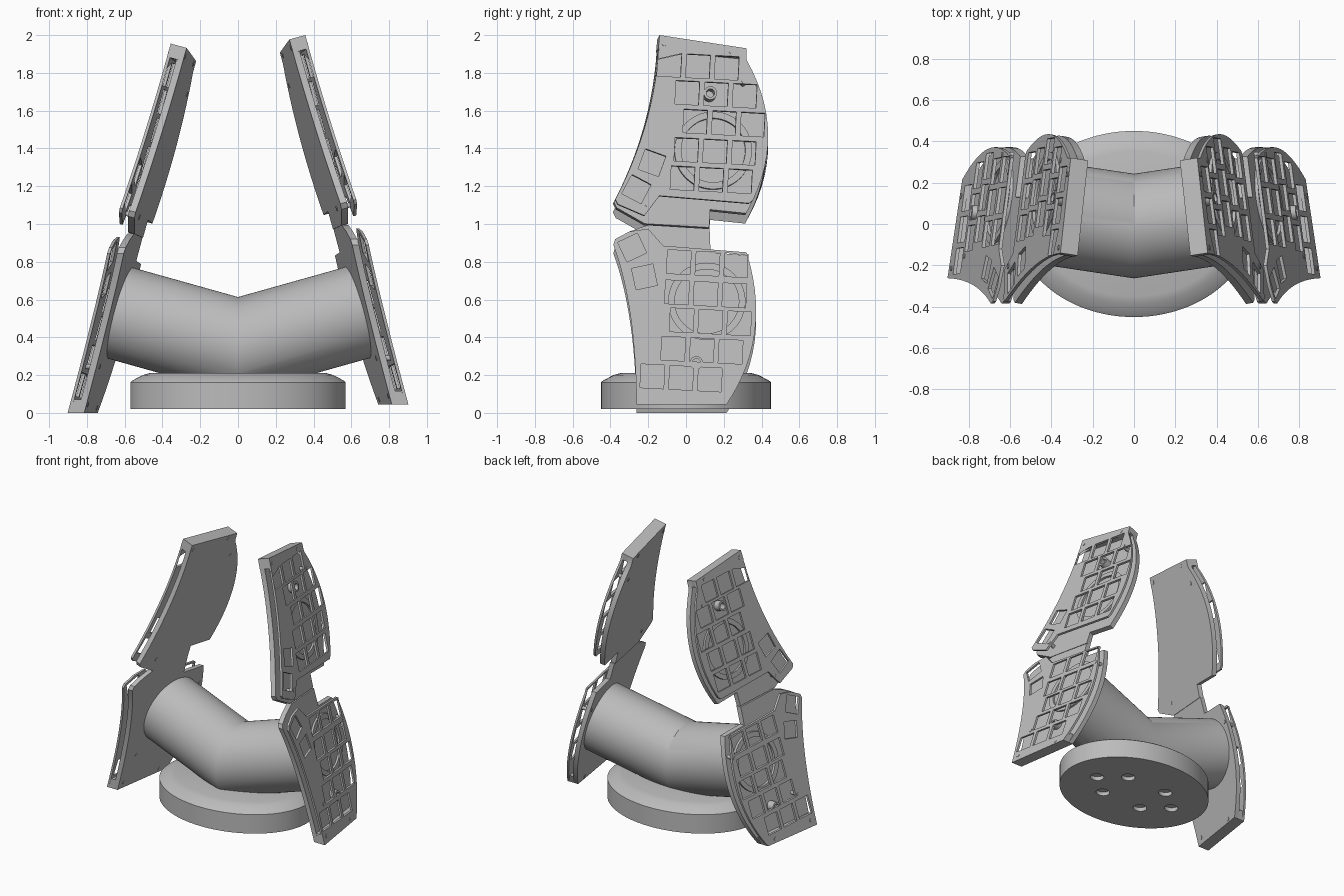
import bpy, bmesh
from math import sin, cos, pi, radians
from mathutils import Matrix, Vector

if "Cube" in bpy.data.objects:
    bpy.data.objects.remove(bpy.data.objects["Cube"])

grey = bpy.data.materials.new("plain grey")
grey.use_nodes = True
grey.diffuse_color = (0.5, 0.5, 0.5, 1)
grey.node_tree.nodes["Principled BSDF"].inputs["Base Color"].default_value = (0.5, 0.5, 0.5, 1)


def finish(name, bm):
    bmesh.ops.remove_doubles(bm, verts=bm.verts, dist=0.0002)
    bmesh.ops.recalc_face_normals(bm, faces=bm.faces)
    mesh = bpy.data.meshes.new(name)
    bm.to_mesh(mesh)
    bm.free()
    mesh.materials.clear()
    mesh.materials.append(grey)
    mesh.shade_smooth()
    mesh.set_sharp_from_angle(angle=radians(30))
    obj = bpy.data.objects.new(name, mesh)
    bpy.context.collection.objects.link(obj)
    return obj


def slab(name, loops, low, high, matrix):
    """Flat outline with holes, extruded from low to high, then placed."""
    curve = bpy.data.curves.new(name, 'CURVE')
    curve.dimensions = '2D'
    curve.fill_mode = 'BOTH'
    curve.extrude = (high - low) / 2
    for loop in loops:
        spline = curve.splines.new('POLY')
        spline.points.add(len(loop) - 1)
        for point, (u, v) in zip(spline.points, loop):
            point.co = (u, v, 0, 1)
        spline.use_cyclic_u = True
    temp = bpy.data.objects.new("temp", curve)
    bpy.context.collection.objects.link(temp)
    bpy.context.view_layer.update()
    flat = bpy.data.meshes.new_from_object(
        temp.evaluated_get(bpy.context.evaluated_depsgraph_get()))
    bm = bmesh.new()
    bm.from_mesh(flat)
    bpy.data.objects.remove(temp)
    bpy.data.curves.remove(curve)
    bpy.data.meshes.remove(flat)
    bm.transform(matrix @ Matrix.Translation((0, 0, (low + high) / 2)))
    return finish(name, bm)


def ellipse(cu, cv, ru, rv=None, n=32):
    rv = rv or ru
    return [(cu + ru * cos(2 * pi * i / n), cv + rv * sin(2 * pi * i / n)) for i in range(n)]


def cell(cu, cv, degrees, size=0.125):
    c, s, h = cos(radians(degrees)), sin(radians(degrees)), size / 2
    return [(cu + a * c - b * s, cv + a * s + b * c)
            for a, b in ((-h, -h), (h, -h), (h, h), (-h, h))]


def bow(p, mid, q, n=14):
    """Smooth arc from p to q passing through mid."""
    p, mid, q = Vector(p), Vector(mid), Vector(q)
    ctrl = 2 * mid - (p + q) / 2
    return [tuple((1 - t) ** 2 * p + 2 * t * (1 - t) * ctrl + t * t * q)
            for t in (i / n for i in range(n + 1))]


# Base disc: drilled underside and bevelled upper body
BASE_X, BASE_Y = 0.57, 0.45
holes = [ellipse(0.34 * cos(k * pi / 3), 0.16 * sin(k * pi / 3), 0.05, 0.045) for k in range(6)]
slab("base_underside", [ellipse(0, 0, BASE_X, BASE_Y, 96)] + holes, 0.02, 0.05, Matrix())

bm = bmesh.new()
rings = []
for inset, z in ((0, 0.05), (0, 0.162), (0.012, 0.172), (0.065, 0.2), (0.1, 0.21)):
    rings.append([bm.verts.new((u, v, z))
                  for u, v in ellipse(0, 0, BASE_X - inset, BASE_Y - inset, 96)])
for a, b in zip(rings, rings[1:]):
    for i in range(96):
        j = (i + 1) % 96
        bm.faces.new((a[i], a[j], b[j], b[i]))
bm.faces.new(rings[0])
bm.faces.new(rings[-1])
finish("base_disc", bm)

# Bent tube: two mitred arms rising sideways and slightly backwards
axis = Vector((1, 0.15, 0.28))
start = Vector((0, -0.01, 0.354))
end = start + axis * 0.643
turn = axis.to_track_quat('Z', 'Y')
SIDES = 72
tip = [end + turn @ Vector((u, v, 0)) for u, v in ellipse(0, 0, 0.25, n=SIDES)]
bm = bmesh.new()
right = [bm.verts.new(p) for p in tip]
middle = [bm.verts.new(p - axis * p.x) for p in tip]
left = [bm.verts.new((-p.x, p.y, p.z)) for p in tip]
for a, b in ((right, middle), (middle, left)):
    for i in range(SIDES):
        j = (i + 1) % SIDES
        bm.faces.new((a[i], a[j], b[j], b[i]))
bm.faces.new(right)
bm.faces.new(left)
finish("bent_tube", bm)

# Panel plane: side-view coordinates (y, z) leaning inward and turned backward
LEAN_Y, LEAN_Z, REACH = 0.15, 0.27, 0.875
DEPTH, BACK, COVER = 0.088, 0.036, 0.016


def panel_matrix(outward, side):
    m = Matrix(((-LEAN_Y, -LEAN_Z, outward.x, REACH),
                (1, 0, outward.y, 0),
                (0, 1, outward.z, 0),
                (0, 0, 0, 1)))
    if side < 0:
        m = Matrix.Translation((0, 0, -0.045)) @ Matrix.Scale(-1, 4, (1, 0, 0)) @ m
    return m


# Upper panel outlines
up_front = bow((-0.14, 2.0), (-0.205, 1.56), (-0.374, 1.13))
up_rear = bow((0.326, 1.07), (0.435, 1.47), (0.32, 1.87))
upper = dict(
    outward=Vector((1, LEAN_Y, LEAN_Z)).normalized(),
    back=up_front + [(-0.36, 1.1), (-0.21, 1.015), (0.13, 0.995), (0.135, 1.09)]
    + up_rear + [(0.32, 1.93)],
    cover=up_front + [(-0.36, 1.105), (-0.22, 1.045), (-0.14, 1.15), (0.335, 1.11)]
    + up_rear[1:] + [(0.32, 1.93)],
    cap=[(-0.14, 2.0), (0.32, 1.93), (0.32, 1.885), (-0.146, 1.93)],
    rows=((-0.15, 1.835), (-0.055, 1.687), (-0.013, 1.535), (-0.06, 1.385), (-0.08, 1.235)),
    odd=((-0.18, 1.325, -20), (-0.262, 1.185, -28)),
    ring=(0.15, 1.4), boss=(0.13, 1.695),
    screws=((-0.115, 1.955), (0.24, 1.915), (0.308, 1.755), (-0.205, 1.105)))

# Lower panel outlines
low_front = bow((-0.385, 0.89), (-0.295, 0.52), (-0.262, 0.045))
low_rear = bow((0.215, 0.045), (0.363, 0.42), (0.326, 0.833))
lower = dict(
    outward=Vector((1, 0, 0)),
    back=low_front + low_rear
    + [(0.13, 0.85), (0.125, 0.975), (-0.2, 0.995), (-0.3, 0.96), (-0.375, 0.92)],
    cover=low_front + low_rear
    + [(0.32, 0.85), (-0.12, 0.885), (-0.2, 0.975), (-0.3, 0.96), (-0.375, 0.92)],
    cap=[(-0.262, 0.045), (0.215, 0.045), (0.24, 0.105), (-0.262, 0.115)],
    rows=((-0.1, 0.79), (-0.11, 0.63), (-0.085, 0.482), (-0.13, 0.332), (-0.24, 0.185)),
    odd=((-0.22, 0.72, 12), (-0.285, 0.875, 25)),
    ring=(0.11, 0.59), boss=(0.055, 0.265),
    screws=((-0.215, 0.09), (0.135, 0.07), (0.335, 0.695), (-0.155, 0.29)))


def build_panel(label, p, side):
    m = panel_matrix(p["outward"], side)
    floor = BACK - DEPTH
    slab(label + "_back_plate", [p["back"]], -DEPTH, floor, m)
    # Cover plate with square windows
    windows = [cell(y + 0.062 + 0.152 * k, z - 0.008 * (k - 1), -3)
               for y, z in p["rows"] for k in range(3)]
    windows += [cell(y, z, a, 0.115) for y, z, a in p["odd"]]
    slab(label + "_grid_cover", [p["cover"]] + windows, -COVER, 0, m)
    slab(label + "_end_cap", [p["cap"]], -DEPTH, 0, m)
    # Round seat and socket behind the grid
    slab(label + "_round_seat", [ellipse(*p["ring"], 0.205, n=48), ellipse(*p["ring"], 0.17, n=48)],
         floor, floor + 0.015, m)
    slab(label + "_socket", [ellipse(*p["boss"], 0.035), ellipse(*p["boss"], 0.022)],
         floor, -0.004, m)
    # Screws holding the two plates apart
    for i, spot in enumerate(p["screws"]):
        slab(f"{label}_screw_{i + 1}", [ellipse(*spot, 0.013, n=16)], -DEPTH - 0.003, 0.003, m)


for side, word in ((1, "left"), (-1, "right")):
    build_panel(word + "_upper_panel", upper, side)
    build_panel(word + "_lower_panel", lower, side)
